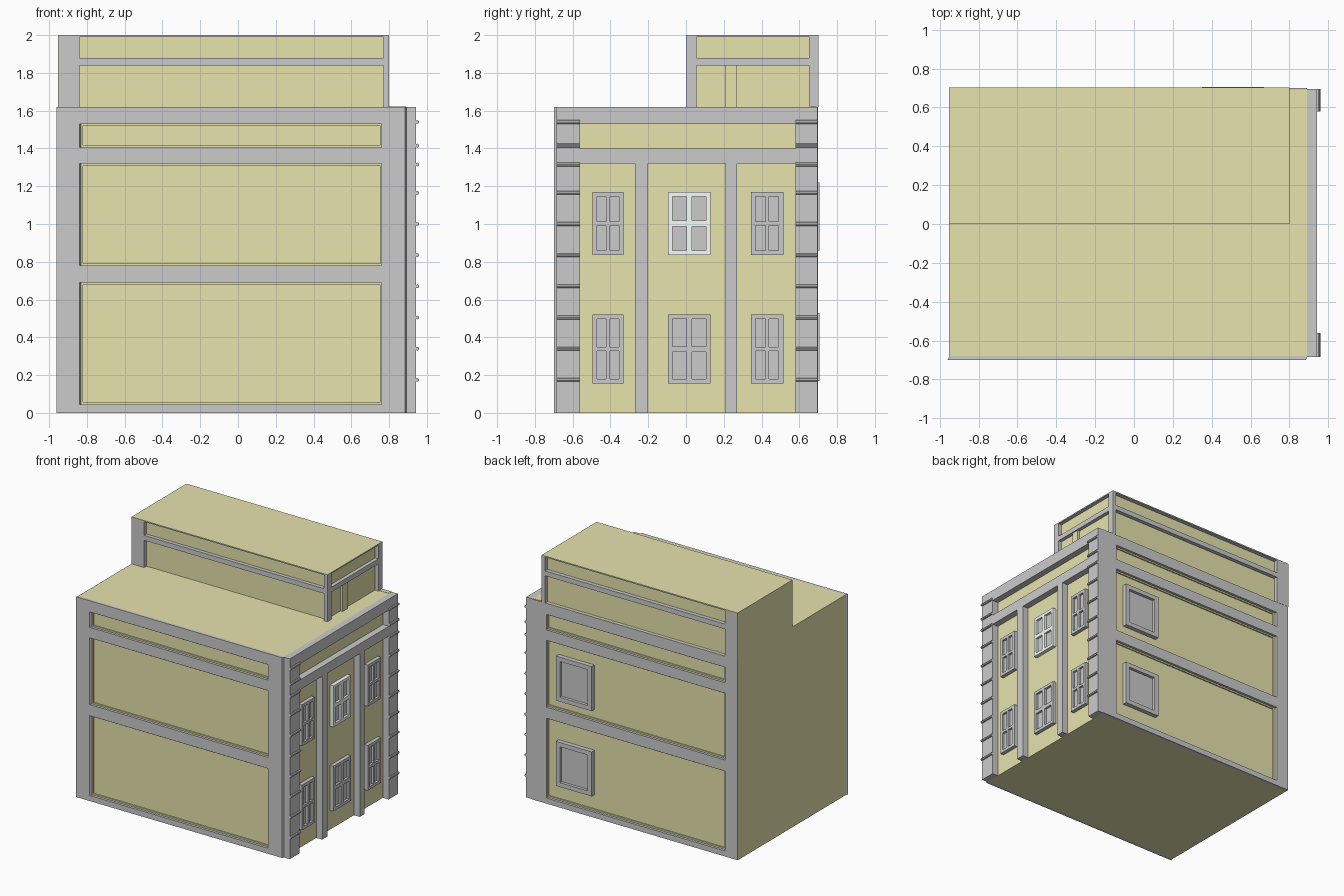
import bpy, bmesh, math
from mathutils import Vector

if "Cube" in bpy.data.objects:
    bpy.data.objects.remove(bpy.data.objects["Cube"])


def material(name, rgb):
    m = bpy.data.materials.new(name)
    m.diffuse_color = (*rgb, 1)
    m.use_nodes = True
    m.node_tree.nodes["Principled BSDF"].inputs["Base Color"].default_value = m.diffuse_color
    return m


OLIVE = material("olive_wall", (0.8, 0.77, 0.42))
PALE = material("pale_frame", (0.95, 1.0, 0.95))


def finish(name, bm, mat):
    bmesh.ops.recalc_face_normals(bm, faces=bm.faces)
    me = bpy.data.meshes.new(name)
    bm.to_mesh(me)
    bm.free()
    if mat:
        me.materials.append(mat)
    ob = bpy.data.objects.new(name, me)
    bpy.context.collection.objects.link(ob)
    return ob


def box(name, x, y, z, mat=None):
    bm = bmesh.new()
    bmesh.ops.create_cube(bm, size=1)
    for v in bm.verts:
        v.co = [r[0] if c < 0 else r[1] for c, r in zip(v.co, (x, y, z))]
    return finish(name, bm, mat)


def frame(name, axis, a, z, holes, d, mat=None, shear=0):
    """Slab with rectangular openings; axis is the direction it faces."""
    cuts_a = sorted({*a, *[v for h in holes for v in h[:2]]})
    cuts_z = sorted({*z, *[v for h in holes for v in h[2:]]})

    def point(u, w, depth):
        return Vector((depth, u, w) if axis == 'x' else (u, depth, w))
    bm = bmesh.new()
    for a0, a1 in zip(cuts_a, cuts_a[1:]):
        for z0, z1 in zip(cuts_z, cuts_z[1:]):
            ca, cz = (a0 + a1) / 2, (z0 + z1) / 2
            if any(h[0] < ca < h[1] and h[2] < cz < h[3] for h in holes):
                continue
            bm.faces.new([bm.verts.new(point(u, w, d[0])) for u, w in
                          ((a0, z0), (a1, z0), (a1, z1), (a0, z1))])
    bmesh.ops.remove_doubles(bm, verts=bm.verts, dist=1e-5)
    faces = bm.faces[:]
    out = bmesh.ops.extrude_face_region(bm, geom=faces, use_keep_orig=True)
    step = point(shear, 0, d[1] - d[0])
    for v in out["geom"]:
        if isinstance(v, bmesh.types.BMVert):
            v.co += step
    return finish(name, bm, mat)


def window(name, axis, a, z, d, cols, rows, border, bar, mat=None):
    """Framed window with a grid of recessed panes."""
    w = (a[1] - a[0] - 2 * border - (cols - 1) * bar) / cols
    h = (z[1] - z[0] - 2 * border - (rows - 1) * bar) / rows
    holes = []
    for i in range(cols):
        for j in range(rows):
            u, v = a[0] + border + i * (w + bar), z[0] + border + j * (h + bar)
            holes.append((u, u + w, v, v + h))
    frame(name + "_frame", axis, a, z, holes, d, mat)
    e = 0.005
    glass = ((d[0], d[0] + 0.012), (a[0] + e, a[1] - e))
    x, y = glass if axis == 'x' else glass[::-1]
    box(name + "_pane", x, y, (z[0] + e, z[1] - e))


# Solid olive cores, left wall skin and roof cap
box("main_body", (-0.95, 0.89), (-0.67, 0.67), (0, 1.62), OLIVE)
box("upper_body", (-0.95, 0.77), (0.03, 0.67), (1.62, 1.998), OLIVE)
box("left_wall", (-0.953, -0.95), (-0.68, 0.70), (0, 1.62), OLIVE)
box("upper_left_wall", (-0.953, -0.95), (0, 0.702), (1.62, 2), OLIVE)
box("upper_roof", (-0.95, 0.80), (0, 0.702), (1.998, 2), OLIVE)
box("roof_back_edge", (0.79, 0.89), (0.66, 0.69), (1.60, 1.622), OLIVE)

# Front and back grey frames, with an olive lip inside each opening
levels = [(0.045, 0.69), (0.78, 1.32), (1.405, 1.53)]
lips = [(-0.82, 0.755, lo + 0.012, hi - 0.012) for lo, hi in levels]
frame("front_frame", 'y', (-0.95, 0.895), (0, 1.62),
      [(-0.83, 0.77, *l) for l in levels], (-0.68, -0.70), shear=-0.01)
frame("back_frame", 'y', (-0.95, 0.89), (0, 1.62),
      [(-0.84, 0.76, *l) for l in levels], (0.68, 0.70))
frame("front_panel_lip", 'y', (-0.95, 0.89), (0, 1.62), lips, (-0.67, -0.68), OLIVE)
frame("back_panel_lip", 'y', (-0.95, 0.89), (0, 1.62), lips, (0.67, 0.68), OLIVE)

# Upper storey frames
bands = [(1.62, 1.84), (1.88, 1.99)]
for name, d in (("upper_front_frame", (0.03, 0)), ("upper_back_frame", (0.67, 0.702))):
    frame(name, 'y', (-0.95, 0.80), (1.62, 1.998),
          [(-0.84, 0.77, *b) for b in bands], d)
frame("upper_right_frame", 'x', (0.03, 0.67), (1.62, 1.998),
      [(0.055, 0.65, *b) for b in bands], (0.77, 0.80))
box("upper_right_post", (0.77, 0.79), (0.21, 0.27), (1.62, 1.84), OLIVE)

# Right facade: corner columns, pilasters and bands
frame("right_frame", 'x', (-0.685, 0.695), (0, 1.62),
      [(-0.56, -0.27, 0, 1.32), (-0.20, 0.21, 0, 1.32), (0.27, 0.58, 0, 1.32),
       (-0.56, 0.58, 1.40, 1.53)], (0.89, 0.943))

# Thin rounded ribs across the corner columns
for k, z in enumerate((0.175, 0.34, 0.505, 0.67, 0.835, 1.0, 1.165, 1.315, 1.415, 1.54)):
    for side, y0, y1 in (("front", -0.685, -0.56), ("back", 0.58, 0.695)):
        bpy.ops.mesh.primitive_cylinder_add(
            vertices=8, radius=0.01, depth=y1 - y0,
            location=(0.949, (y0 + y1) / 2, z), rotation=(math.pi / 2, 0, 0))
        bpy.context.object.name = f"{side}_column_rib_{k}"

# Right facade windows; the upper middle one is pale
columns = {"front": (-0.495, -0.33), "middle": (-0.095, 0.13), "back": (0.345, 0.515)}
for col, a in columns.items():
    bar = 0.03 if col == "middle" else 0.02
    window(f"lower_{col}_window", 'x', a, (0.155, 0.52), (0.89, 0.92), 2, 2, 0.024, bar)
    window(f"upper_{col}_window", 'x', a, (0.835, 1.17), (0.89, 0.92), 2, 2, 0.024, bar,
           PALE if col == "middle" else None)

# Back windows
for name, z in (("lower_back_wall", (0.17, 0.53)), ("upper_back_wall", (0.86, 1.22))):
    window(name + "_window", 'y', (0.35, 0.67), z, (0.67, 0.706), 1, 1, 0.035, 0)
